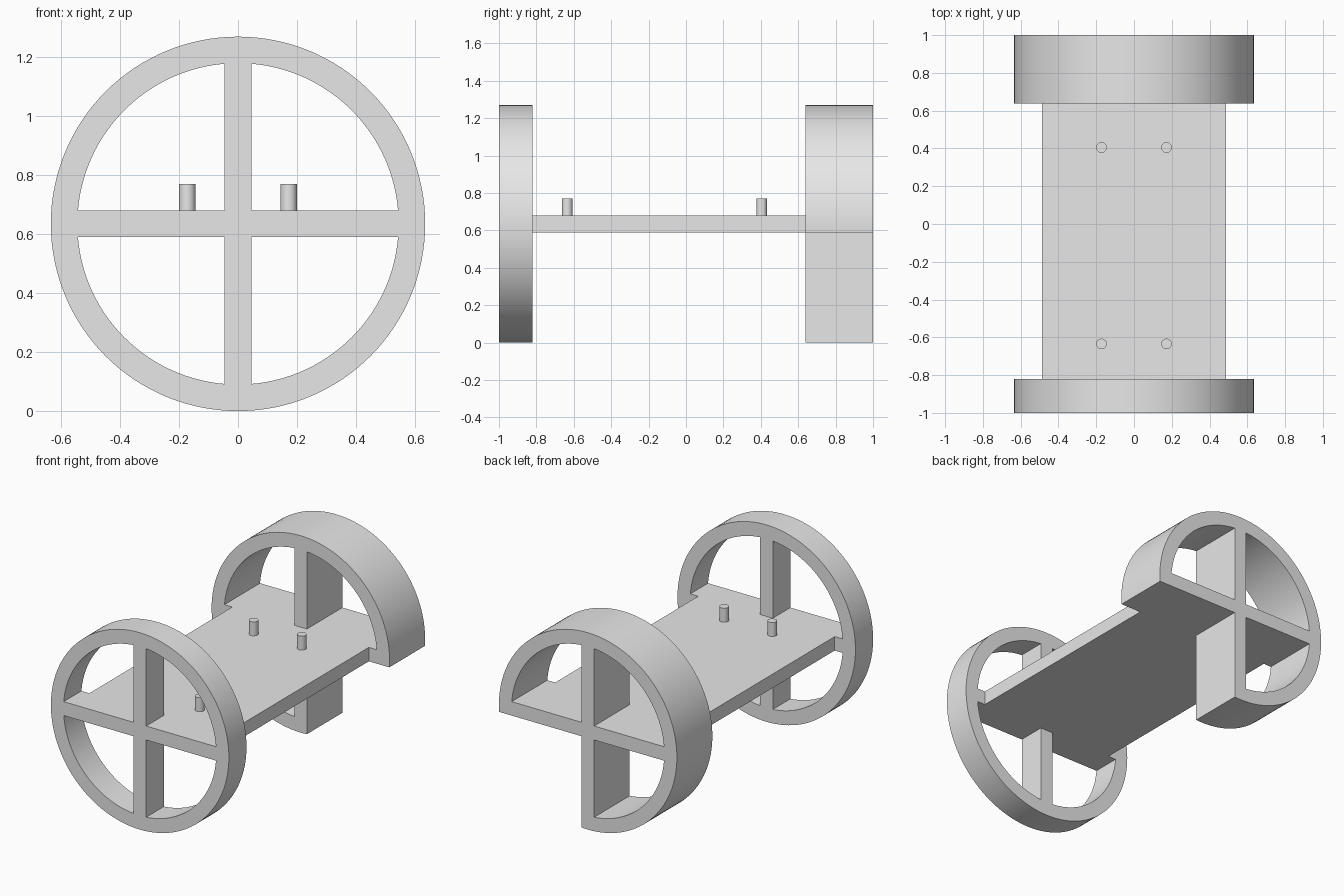
import bpy, bmesh, math

if "Cube" in bpy.data.objects:
    bpy.data.objects.remove(bpy.data.objects["Cube"])

R, R_IN, HALF = 0.635, 0.545, 0.045   # wheel radii, half spoke thickness
CZ = R                                # wheel axis height

grey = bpy.data.materials.new("light grey")
grey.diffuse_color = (0.8, 0.8, 0.8, 1)
grey.use_nodes = True
grey.node_tree.nodes["Principled BSDF"].inputs["Base Color"].default_value = grey.diffuse_color


def prism(name, outline, y0, y1):
    """Extrude an (x, z) outline, measured from the wheel axis, along y."""
    bm = bmesh.new()
    face = bm.faces.new([bm.verts.new((x, y0, z + CZ)) for x, z in outline])
    ext = bmesh.ops.extrude_face_region(bm, geom=[face])["geom"]
    moved = [v for v in ext if isinstance(v, bmesh.types.BMVert)]
    bmesh.ops.translate(bm, verts=moved, vec=(0, y1 - y0, 0))
    bmesh.ops.recalc_face_normals(bm, faces=bm.faces)
    mesh = bpy.data.meshes.new(name)
    bm.to_mesh(mesh)
    bm.free()
    mesh.materials.append(grey)
    obj = bpy.data.objects.new(name, mesh)
    bpy.context.collection.objects.link(obj)
    return obj


def arc(r, a0, a1, n):
    return [(r * math.cos(a0 + (a1 - a0) * i / n),
             r * math.sin(a0 + (a1 - a0) * i / n)) for i in range(n + 1)]


def box(x0, x1, z0, z1):
    return [(x0, z0), (x1, z0), (x1, z1), (x0, z1)]


def activate(obj):
    bpy.ops.object.select_all(action='DESELECT')
    obj.select_set(True)
    bpy.context.view_layer.objects.active = obj


def smooth(obj):
    activate(obj)
    bpy.ops.object.shade_smooth_by_angle(angle=math.radians(30))


def cut(obj, cutter):
    activate(obj)
    mod = obj.modifiers.new("cut", 'BOOLEAN')
    mod.operation, mod.solver, mod.object = 'DIFFERENCE', 'EXACT', cutter
    bpy.ops.object.modifier_apply(modifier=mod.name)
    bpy.data.objects.remove(cutter)


def wheel(name, y0, y1):
    """Rim with a cross of four spokes: a disc with four quarter windows."""
    obj = prism(name, arc(R, 0, 2 * math.pi, 128)[:-1], y0, y1)
    a = math.asin(HALF / R_IN)
    window = [(HALF, HALF)] + arc(R_IN, a, math.pi / 2 - a, 28)
    for sx in (1, -1):
        for sz in (1, -1):
            cut(obj, prism("window_cutter", [(x * sx, z * sz) for x, z in window],
                           y0 - 0.1, y1 + 0.1))
    return obj


# Full wheel at the front
smooth(wheel("front_wheel", -1.0, -0.82))

# Deeper wheel at the back, with one lower quarter removed
rear = wheel("rear_wheel", 0.638, 1.0)
cut(rear, prism("quarter_cutter", box(HALF, 1, -1, -HALF), 0.5, 1.1))
smooth(rear)

# Flat deck joining the horizontal spokes
prism("deck", box(-0.487, 0.487, -HALF, HALF), -0.82, 0.638)

# Four upright pegs on the deck
for y in (-0.635, 0.405):
    for x in (-0.172, 0.172):
        bpy.ops.mesh.primitive_cylinder_add(vertices=32, radius=0.028, depth=0.09,
                                            location=(x, y, CZ + HALF + 0.045))
        peg = bpy.context.object
        peg.name = "peg"
        peg.data.materials.append(grey)
        smooth(peg)
